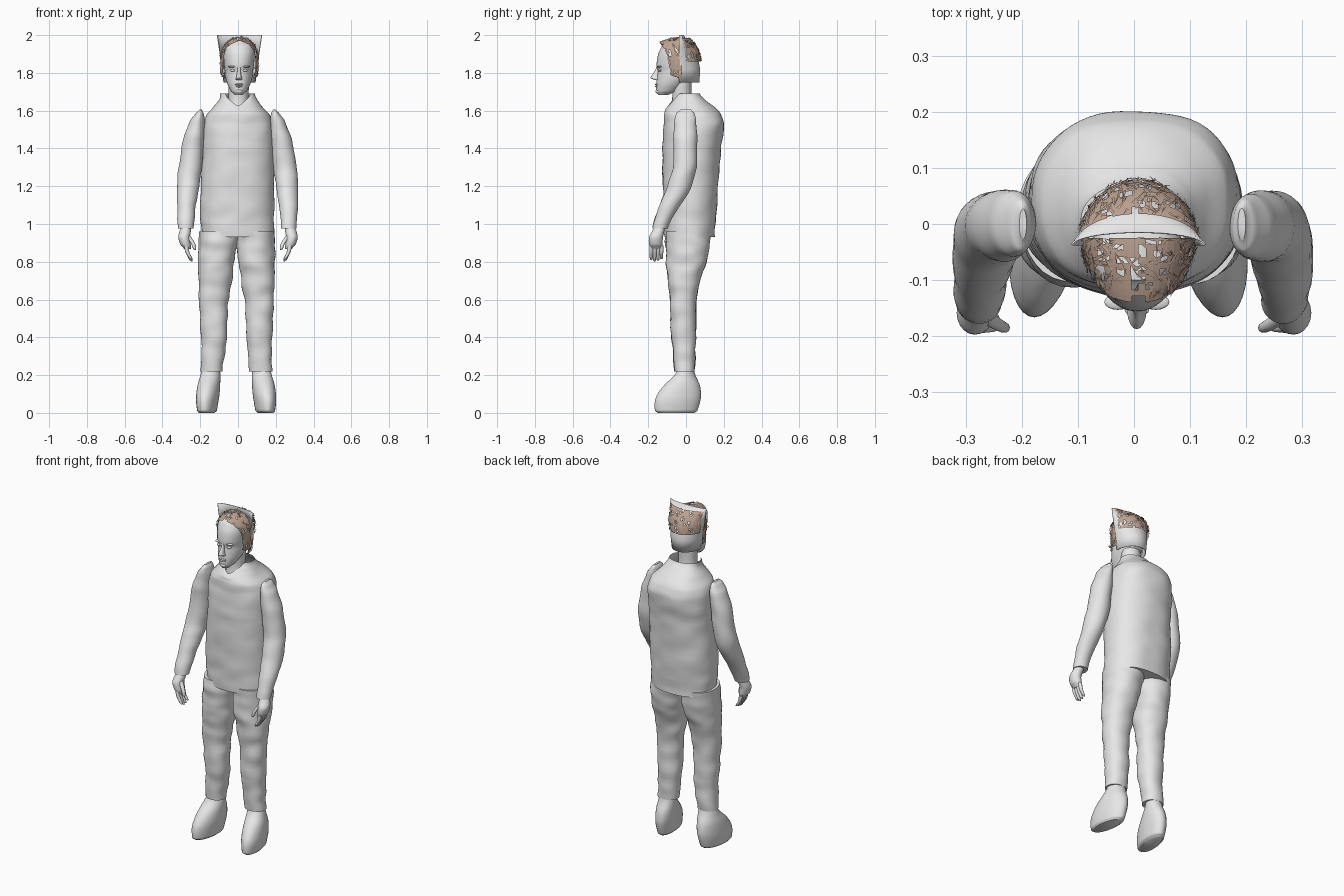
import bpy, bmesh, math, random
from math import sin, cos, pi
from mathutils import Vector, noise

random.seed(4)
cube = bpy.data.objects.get("Cube")
if cube:
    bpy.data.objects.remove(cube, do_unlink=True)


def material(name, colour):
    mat = bpy.data.materials.new(name)
    mat.use_nodes = True
    mat.diffuse_color = (*colour, 1)
    for node in mat.node_tree.nodes:
        if node.type == 'BSDF_PRINCIPLED':
            node.inputs["Base Color"].default_value = (*colour, 1)
    return mat


GREY = material("pale_grey", (0.8, 0.8, 0.8))
BROWN = material("hair_brown", (0.52, 0.37, 0.29))
smooth_parts = []


def finish(name, bm, mat, smooth=True):
    if smooth:
        bmesh.ops.recalc_face_normals(bm, faces=bm.faces)
    mesh = bpy.data.meshes.new(name)
    bm.to_mesh(mesh)
    bm.free()
    mesh.materials.append(mat)
    obj = bpy.data.objects.new(name, mesh)
    bpy.context.collection.objects.link(obj)
    if smooth:
        smooth_parts.append(obj)
    return obj


def spline(a, b, c, d, t):
    m, n = (c - a) / 2, (d - b) / 2
    return (b + m * t + (3 * (c - b) - 2 * m - n) * t ** 2
            + (2 * (b - c) + m + n) * t ** 3)


def loft(name, rings, sides=32, steps=5, power=2.0, side=1, shift=0.0,
         wrinkle=0.0, warp=None, open_top=False):
    """Skin through level rings given as (z, x min, x max, y min, y max)."""
    levels = []
    last = len(rings) - 1
    for i in range(last):
        four = [rings[max(0, min(last, i + k))] for k in (-1, 0, 1, 2)]
        for s in range(steps):
            t = s / steps
            z = four[1][0] + (four[2][0] - four[1][0]) * t
            levels.append([z] + [spline(*(r[k] for r in four), t) for k in range(1, len(rings[0]))])
    levels.append(rings[-1])

    bm = bmesh.new()
    loops = []
    for z, x0, x1, y0, y1 in levels:
        loop = []
        for k in range(sides):
            c, s = cos(2 * pi * k / sides), sin(2 * pi * k / sides)
            c = math.copysign(abs(c) ** (2 / power), c)
            s = math.copysign(abs(s) ** (2 / power), s)
            p = Vector(((x0 + x1) / 2 + c * (x1 - x0) / 2,
                        (y0 + y1) / 2 + s * (y1 - y0) / 2, z))
            if warp:
                p = warp(p)
            if wrinkle:
                d = noise.noise(Vector((p.x * 9, p.y * 9 + side, p.z * 16))) * wrinkle
                p += Vector((c, s, 0)) * d
            p.x = p.x * side + shift
            loop.append(bm.verts.new(p))
        loops.append(loop)
    for lo, hi in zip(loops, loops[1:]):
        for k in range(sides):
            j = (k + 1) % sides
            bm.faces.new((lo[k], lo[j], hi[j], hi[k]))
    bm.faces.new(loops[0])
    if not open_top:
        bm.faces.new(loops[-1])
    return finish(name, bm, GREY)


def digit(name, path, side):
    """A thin finger following (x, y, z, radius) points."""
    loft(name, [(z, x - r, x + r, y - r, y + r) for x, y, z, r in path],
         sides=10, steps=3, side=side)


def blob(name, centre, size):
    bm = bmesh.new()
    bmesh.ops.create_uvsphere(bm, u_segments=16, v_segments=10, radius=1)
    for v in bm.verts:
        v.co = Vector([c + a * s for c, a, s in zip(centre, v.co, size)])
    finish(name, bm, GREY)


# Shirt body, with a scooped neckline at the front
def neckline(p):
    if p.z > 1.6 and p.y < 0:
        k = max(0, 1 - abs(p.x) / 0.065) ** 0.6 * (p.z - 1.6) / 0.09
        p.z -= 0.065 * k
        p.y -= 0.04 * k
    return p


loft("shirt_body", [
    (.93, -.193, .19, -.115, .152), (1.1, -.2, .192, -.12, .165),
    (1.35, -.19, .192, -.125, .18), (1.52, -.185, .188, -.12, .2),
    (1.58, -.165, .17, -.115, .185), (1.62, -.13, .13, -.1, .15),
    (1.66, -.1, .1, -.075, .1), (1.69, -.095, .088, -.055, .07)],
    sides=64, steps=7, power=2.3, wrinkle=.006, warp=neckline, open_top=True)


# Feet turn slightly outwards
def toe_out(p):
    p.x -= p.y * 0.12
    return p


for label, side in (("left", 1), ("right", -1)):
    # Trousers and shoes
    loft(label + "_trouser_leg", [
        (.22, .072, .19, -.06, .045), (.4, .05, .188, -.08, .052),
        (.6, .04, .197, -.085, .055), (.75, .018, .202, -.1, .09),
        (.85, .003, .202, -.107, .122), (.96, -.01, .198, -.107, .13)],
        side=side, shift=-.008, steps=8, power=2.2, wrinkle=.009)
    loft(label + "_shoe", [
        (0, .11, .19, -.15, .045), (.01, .098, .198, -.164, .06),
        (.06, .09, .205, -.165, .075), (.1, .085, .205, -.15, .08),
        (.15, .083, .2, -.112, .072), (.2, .083, .188, -.062, .05),
        (.24, .085, .18, -.045, .04)],
        side=side, shift=-.01, warp=toe_out)

    # Sleeve
    loft(label + "_sleeve", [
        (.975, .232, .313, -.176, -.098), (1.1, .22, .32, -.142, -.03),
        (1.2, .204, .32, -.1, .03), (1.3, .19, .312, -.07, .055),
        (1.45, .176, .287, -.065, .06), (1.55, .172, .25, -.06, .057),
        (1.59, .176, .222, -.05, .045), (1.605, .185, .205, -.03, .03)],
        side=side, shift=-.003, wrinkle=.006)

    # Hand with four curled fingers and a thumb
    loft(label + "_palm", [
        (.868, .25, .285, -.185, -.13), (.89, .25, .305, -.195, -.125),
        (.93, .255, .316, -.196, -.122), (.96, .25, .31, -.18, -.115),
        (.99, .25, .3, -.165, -.11)], sides=20, side=side)
    for n in range(4):
        y = -.184 + n * .018
        tip = .8 + abs(n - 1.3) * .008
        digit(f"{label}_finger_{n + 1}", [
            (.244, y, tip, .004), (.25, y, tip + .006, .008),
            (.266, y, .845, .01), (.275, y, .885, .011)], side)
    digit(label + "_thumb", [
        (.228, -.185, .862, .004), (.23, -.185, .87, .009),
        (.24, -.18, .9, .011), (.265, -.165, .94, .013)], side)

# Neck and head
loft("neck", [(1.58, -.06, .065, -.085, .05), (1.66, -.05, .055, -.073, .03),
              (1.76, -.05, .06, -.075, .03)], sides=24)
loft("head", [
    (1.683, -.018, .026, -.147, -.095), (1.7, -.036, .044, -.157, -.05),
    (1.74, -.056, .065, -.157, 0), (1.78, -.067, .077, -.153, .045),
    (1.81, -.07, .08, -.15, .055), (1.84, -.074, .084, -.156, .055),
    (1.9, -.076, .088, -.147, .035), (1.945, -.066, .076, -.125, -.005),
    (1.968, -.04, .05, -.1, -.03)], steps=4)

# Facial features
loft("nose", [(1.762, -.012, .022, -.165, -.13), (1.77, -.012, .022, -.184, -.13),
              (1.778, -.009, .019, -.186, -.13), (1.81, -.004, .014, -.166, -.13),
              (1.835, -.005, .015, -.156, -.13)], sides=16)
blob("upper_lip", (.005, -.153, 1.739), (.022, .012, .005))
blob("lower_lip", (.005, -.152, 1.729), (.019, .012, .006))
blob("chin", (.005, -.146, 1.702), (.02, .016, .013))
for label, side in (("left", 1), ("right", -1)):
    blob(label + "_eye", (.005 + side * .032, -.138, 1.813), (.014, .011, .007))
    blob(label + "_brow", (.005 + side * .034, -.139, 1.833), (.024, .014, .005))
    blob(label + "_ear", (.006 + side * .08, -.035, 1.8), (.009, .016, .03))


# Flared shell round the back of the head, open at the top and front
def arc_point(a, z, half_width, depth):
    return Vector((.008 + half_width * cos(a), -.038 + depth * sin(a), z))


bm = bmesh.new()
profile = [(1.75, .082, .106), (1.82, .09, .11), (1.88, .099, .098),
           (1.94, .108, .066), (2.0, .117, .022)]
rows = [[bm.verts.new(arc_point(pi * k / 24, *row)) for k in range(25)] for row in profile]
for lo, hi in zip(rows, rows[1:]):
    for k in range(24):
        bm.faces.new((lo[k], lo[k + 1], hi[k + 1], hi[k]))
shell = finish("back_head_shell", bm, GREY)
thick = shell.modifiers.new("thickness", 'SOLIDIFY')
thick.thickness = 0.003


# Hair patches: a broken sheet with loose strands laid over it
def hair(name, surface, cols, rows, strands):
    bm = bmesh.new()
    grid = [[bm.verts.new(surface(i / cols, j / rows)) for i in range(cols + 1)]
            for j in range(rows + 1)]
    for j in range(rows):
        for i in range(cols):
            if random.random() > 0.2:
                bm.faces.new((grid[j][i], grid[j][i + 1], grid[j + 1][i + 1], grid[j + 1][i]))
    middle = Vector((.008, -.04, 1.86))
    for _ in range(strands):
        u, v = random.random(), random.random()
        du, dv = random.uniform(-.12, .12), random.uniform(-.45, .45)
        start = surface(u, v)
        end = surface(min(1, max(0, u + du)), min(1, max(0, v + dv)))
        if (end - start).length < .008:
            continue
        out = (start - middle).normalized()
        across = (end - start).cross(out).normalized() * .003
        start += out * .002
        end += out * random.uniform(.002, .009)
        for p in (start, end):
            p.z = min(p.z, 1.998)
        bm.faces.new([bm.verts.new(p) for p in (start - across, start + across, end)])
    finish(name, bm, BROWN, smooth=False)


def front_hair(u, v):
    a = -.45 + u * (pi + .9)
    s = sin(a)
    f = 1 - .17 * v * v
    height = .14 * math.copysign(abs(s) ** .75, s)
    return Vector((.008 + .102 * f * cos(a), -.025 - .115 * v * (.5 + .5 * max(0, s)),
                   1.85 + height * (1 - .18 * v * v)))


def back_hair(u, v):
    depth = .118 - .062 * v ** 2.2
    return arc_point(.3 + u * (pi - .6), 1.86 + .125 * v, .104 + .008 * v, depth)


hair("front_hair", front_hair, 30, 10, 170)
hair("back_hair", back_hair, 24, 10, 170)

# Smooth shading with crisp edges
bpy.ops.object.select_all(action='DESELECT')
for obj in smooth_parts:
    obj.select_set(True)
bpy.context.view_layer.objects.active = smooth_parts[0]
bpy.ops.object.shade_smooth_by_angle(angle=math.radians(50))
